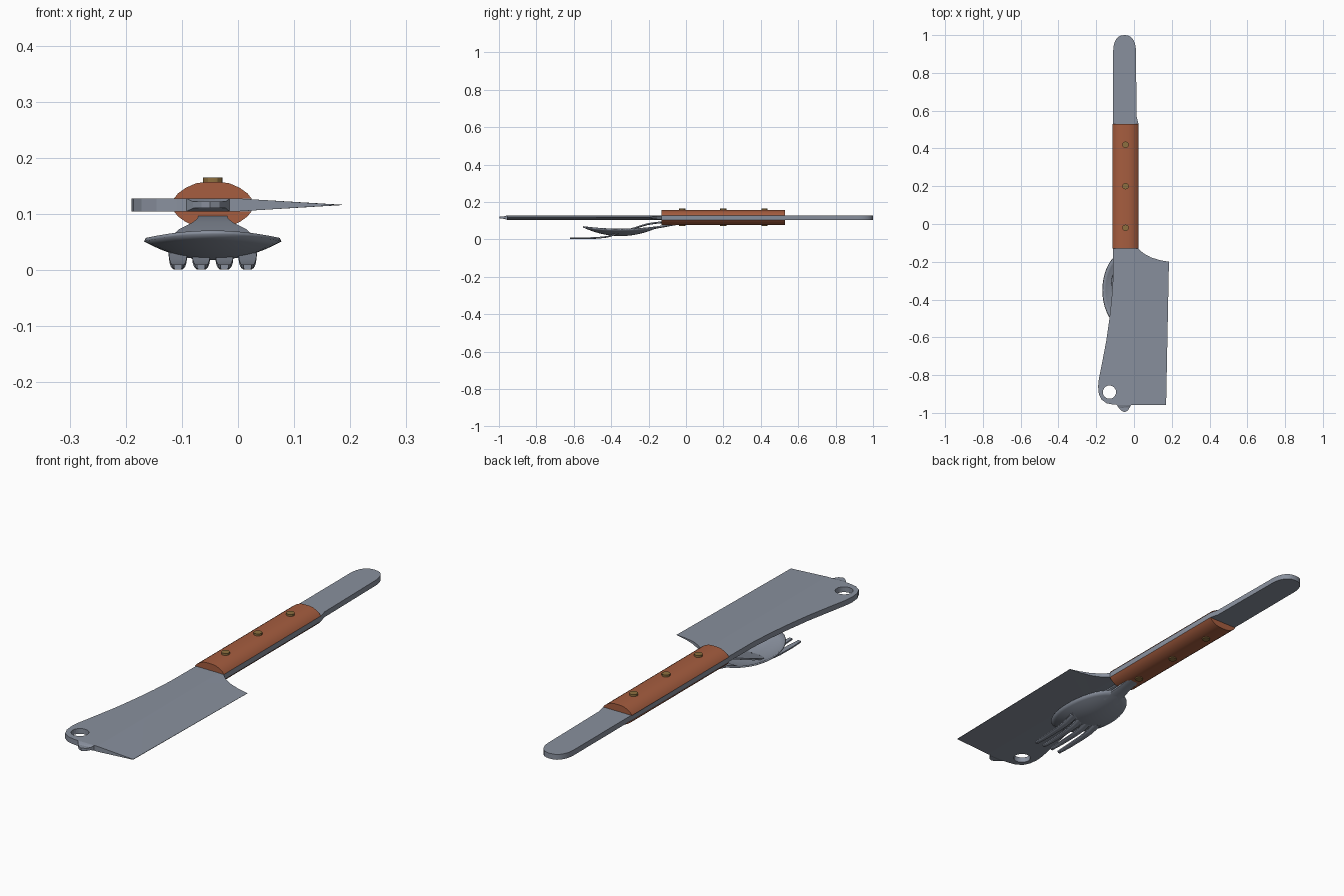
import bpy, bmesh, math
from mathutils import Vector

cube = bpy.data.objects.get("Cube")
if cube:
    bpy.data.objects.remove(cube)

CX, MID, HALF = -0.045, 0.116, 0.0115   # tool axis, plate height, plate half thickness


def material(name, color):
    m = bpy.data.materials.new(name)
    m.use_nodes = True
    m.diffuse_color = (*color, 1)
    m.node_tree.nodes["Principled BSDF"].inputs["Base Color"].default_value = (*color, 1)
    return m


steel = material("steel", (0.25, 0.28, 0.34))
wood = material("red_wood", (0.38, 0.11, 0.05))
brass = material("dark_brass", (0.27, 0.16, 0.05))


def finish(name, bm, mats, angle=30):
    bmesh.ops.recalc_face_normals(bm, faces=bm.faces)
    mesh = bpy.data.meshes.new(name)
    bm.to_mesh(mesh)
    bm.free()
    ob = bpy.data.objects.new(name, mesh)
    bpy.context.collection.objects.link(ob)
    for m in mats:
        mesh.materials.append(m)
    bpy.ops.object.select_all(action='DESELECT')
    ob.select_set(True)
    bpy.context.view_layer.objects.active = ob
    bpy.ops.object.shade_smooth_by_angle(angle=math.radians(angle))
    return ob


def plate(loops):
    """Flat plate from an outer outline and optional hole outlines."""
    bm = bmesh.new()
    edges = []
    for pts in loops:
        vs = [bm.verts.new((x, y, MID - HALF)) for x, y in pts]
        edges += [bm.edges.new((vs[i - 1], vs[i])) for i in range(len(vs))]
    bmesh.ops.triangle_fill(bm, edges=edges, use_beauty=True)
    ext = bmesh.ops.extrude_face_region(bm, geom=bm.faces[:])
    top = [v for v in ext["geom"] if isinstance(v, bmesh.types.BMVert)]
    bmesh.ops.translate(bm, verts=top, vec=(0, 0, 2 * HALF))
    return bm


def strip(bm, path, thick, x0=0.0):
    """Bar swept along y; path holds (y, z, half width)."""
    rings = []
    for i, (y, z, w) in enumerate(path):
        a, b = path[max(i - 1, 0)], path[min(i + 1, len(path) - 1)]
        n = Vector((0, a[1] - b[1], b[0] - a[0])).normalized() * thick / 2
        if n.z < 0:
            n = -n
        c = Vector((x0, y, z))
        rings.append([bm.verts.new(c + Vector((sx * w, 0, 0)) + sz * n)
                      for sx, sz in ((-1, -.3), (-.65, -1), (.65, -1), (1, -.3), (1, 1), (-1, 1))])
    for r, s in zip(rings, rings[1:]):
        for k in range(6):
            bm.faces.new((r[k - 1], r[k], s[k], s[k - 1]))
    bm.faces.new(rings[0])
    bm.faces.new(rings[-1])


# Cleaver blade with hanging hole and opener tip
outline = [(-.11, -.13), (-.112, -.3), (-.119, -.4), (-.13, -.5), (-.147, -.62), (-.17, -.74),
           (-.186, -.82), (-.19, -.86), (-.186, -.9), (-.172, -.93), (-.145, -.949), (-.11, -.956),
           (-.092, -.957), (-.08, -.975), (-.065, -.99), (-.05, -.997), (-.033, -.988),
           (-.022, -.97), (-.015, -.957), (.17, -.957), (.185, -.2), (.14, -.192), (.09, -.177),
           (.05, -.155), (.022, -.13)]
hole = [(-.13 + .035 * math.cos(t * math.tau / 24), -.89 + .035 * math.sin(t * math.tau / 24))
        for t in range(24)]
bm = plate([outline, hole])
for point, normal in (((0, 0, 0), (1, 0, 0)), ((0, -.957, 0), (0, 1, 0))):
    bmesh.ops.bisect_plane(bm, geom=bm.verts[:] + bm.edges[:] + bm.faces[:],
                           plane_co=point, plane_no=normal, dist=1e-5)
for v in bm.verts:
    grind = min(1, max(.03, (.186 - v.co.x) / .186))
    if v.co.y < -.958:
        grind = .5
    v.co.z = MID + (v.co.z - MID) * grind
finish("cleaver_blade", bm, [steel], 2)

# Tang running through the handle into the spreader blade
tip = [(-.05 + .06 * math.copysign(abs(math.cos(a)) ** .8, math.cos(a)), .92 + .08 * math.sin(a))
       for a in (math.pi * i / 14 for i in range(15))]
bm = plate([[(-.113, -.13), (.024, -.13), (.024, .53), (.014, .57)] + tip + [(-.11, .53)]])
finish("tang_and_spreader", bm, [steel])

# Wooden handle scales, mirrored above and below the tang
profile = [(-.069, 0), (-.062, .009), (-.048, .019), (-.03, .027), (-.015, .029)]
profile += [(-x, z) for x, z in reversed(profile)]
for name, side in (("upper_handle_scale", 1), ("lower_handle_scale", -1)):
    bm = bmesh.new()
    face = bm.faces.new([bm.verts.new((CX + x, -.13, MID + side * (HALF + z))) for x, z in profile])
    ext = bmesh.ops.extrude_face_region(bm, geom=[face])
    far = [v for v in ext["geom"] if isinstance(v, bmesh.types.BMVert)]
    bmesh.ops.translate(bm, verts=far, vec=(0, .66, 0))
    finish(name, bm, [wood])

# Rivets through the handle
for i, y in enumerate((-.02, .2, .42)):
    bm = bmesh.new()
    bmesh.ops.create_cone(bm, cap_ends=True, segments=12, radius1=.017, radius2=.017, depth=.094)
    bmesh.ops.translate(bm, verts=bm.verts, vec=(CX, y, .118))
    finish(f"rivet_{i + 1}", bm, [brass])

# Spoon bowl: thin oval dish with an upswept rim
bm = bmesh.new()
N, R = 40, 8
center = bm.verts.new((CX, -.35, .021))
prev = None
for k in range(1, R + 1):
    r = k / R
    ring = []
    for i in range(N):
        a = math.tau * i / N
        dy = .2 * r * math.sin(a)
        ring.append(bm.verts.new((CX + .121 * r * math.cos(a), -.35 + dy,
                                  .021 + .033 * r * r + .33 * dy * dy)))
    for i in range(N):
        if prev:
            bm.faces.new((prev[i - 1], prev[i], ring[i], ring[i - 1]))
        else:
            bm.faces.new((center, ring[i - 1], ring[i]))
    prev = ring
bowl = finish("spoon_bowl", bm, [steel], 40)
solid = bowl.modifiers.new("thickness", 'SOLIDIFY')
solid.thickness, solid.offset = .007, 0

# Spoon neck
bm = bmesh.new()
strip(bm, [(-.21, .048, .05), (-.17, .061, .036), (-.12, .07, .028), (-.06, .081, .027),
           (.0, .086, .027)], .012, CX)
finish("spoon_neck", bm, [steel], 40)

# Fork neck and palm
bm = bmesh.new()
strip(bm, [(-.38, .026, .077), (-.34, .038, .077), (-.29, .055, .074), (-.25, .068, .06),
           (-.21, .08, .036), (-.17, .087, .027), (-.12, .092, .026), (-.04, .096, .026)], .01, CX)
finish("fork_neck", bm, [steel], 40)

# Fork tines
for i in range(4):
    bm = bmesh.new()
    strip(bm, [(-.62, .005, .007), (-.56, .005, .011), (-.47, .008, .013), (-.42, .014, .015),
               (-.37, .029, .017)], .009, CX + (i - 1.5) * .0413)
    finish(f"fork_tine_{i + 1}", bm, [steel], 40)
